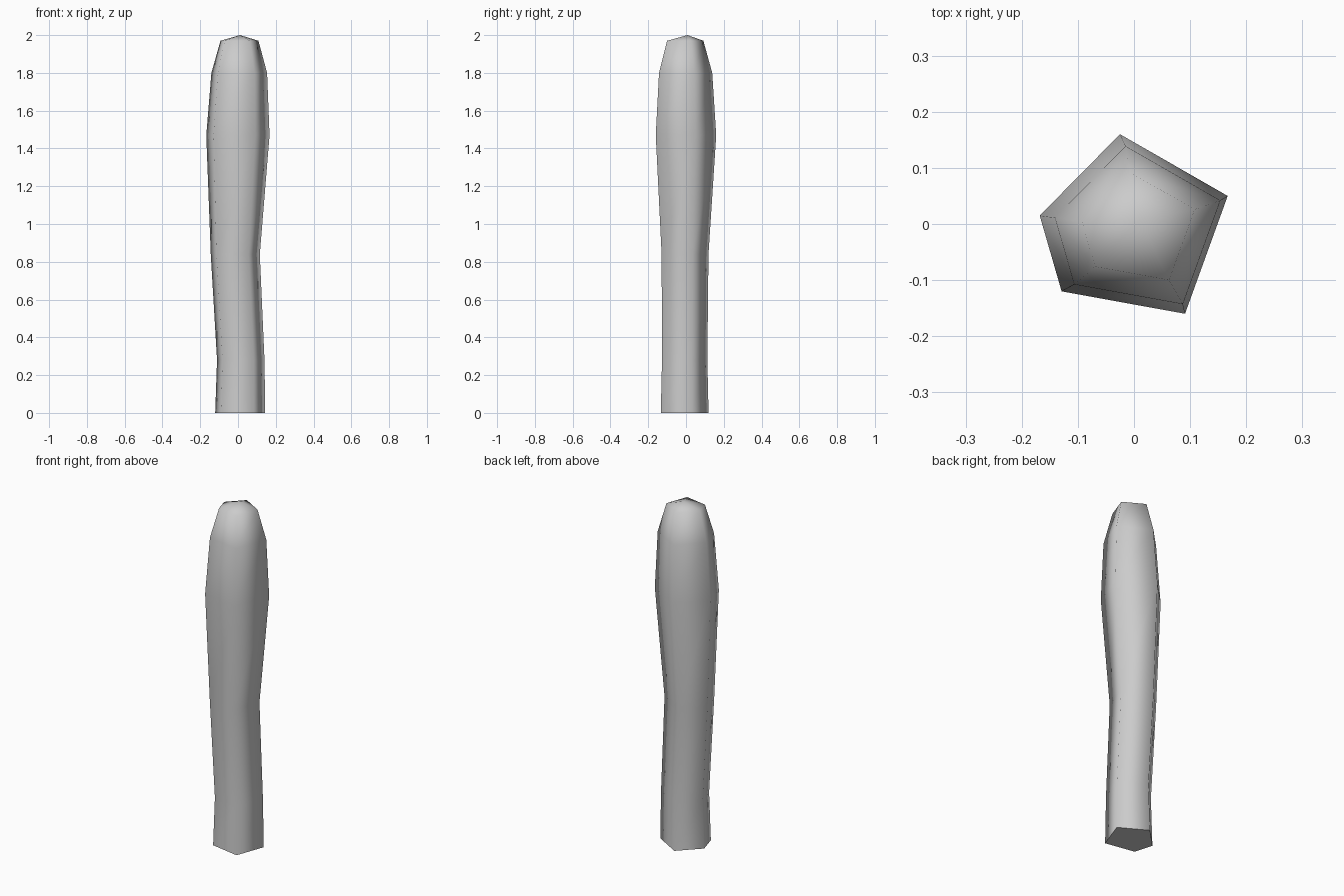
import bpy, bmesh

if "Cube" in bpy.data.objects:
    bpy.data.objects.remove(bpy.data.objects["Cube"])

# irregular five-sided cross-section at the widest point
SECTION = [(-0.025, 0.16), (-0.168, 0.015), (-0.129, -0.12), (0.091, -0.16), (0.167, 0.05)]

# rings from base to shoulder: z, scale, x offset, y offset
RINGS = [
    (0.00, 0.79, 0.012, -0.007),
    (0.28, 0.75, 0.015, -0.007),
    (0.84, 0.775, -0.014, -0.005),
    (1.47, 1.00, 0.000, 0.000),
    (1.80, 0.88, 0.007, -0.002),
    (1.97, 0.60, 0.008, -0.004),
]
APEX = (0.01, 0.008, 2.0)

bm = bmesh.new()
loops = [[bm.verts.new((x * s + ox, y * s + oy, z)) for x, y in SECTION]
         for z, s, ox, oy in RINGS]
n = len(SECTION)

# post walls
for low, high in zip(loops, loops[1:]):
    for i in range(n):
        j = (i + 1) % n
        bm.faces.new((low[i], low[j], high[j], high[i]))

# shallow pointed cap
tip = bm.verts.new(APEX)
for i in range(n):
    bm.faces.new((loops[-1][i], loops[-1][(i + 1) % n], tip))

# smooth sides, crisp flat base
for face in bm.faces:
    face.smooth = True
base = bm.faces.new(loops[0][::-1])
for edge in base.edges:
    edge.smooth = False
bmesh.ops.recalc_face_normals(bm, faces=bm.faces)

mesh = bpy.data.meshes.new("post")
bm.to_mesh(mesh)
bm.free()
post = bpy.data.objects.new("post", mesh)
bpy.context.collection.objects.link(post)
